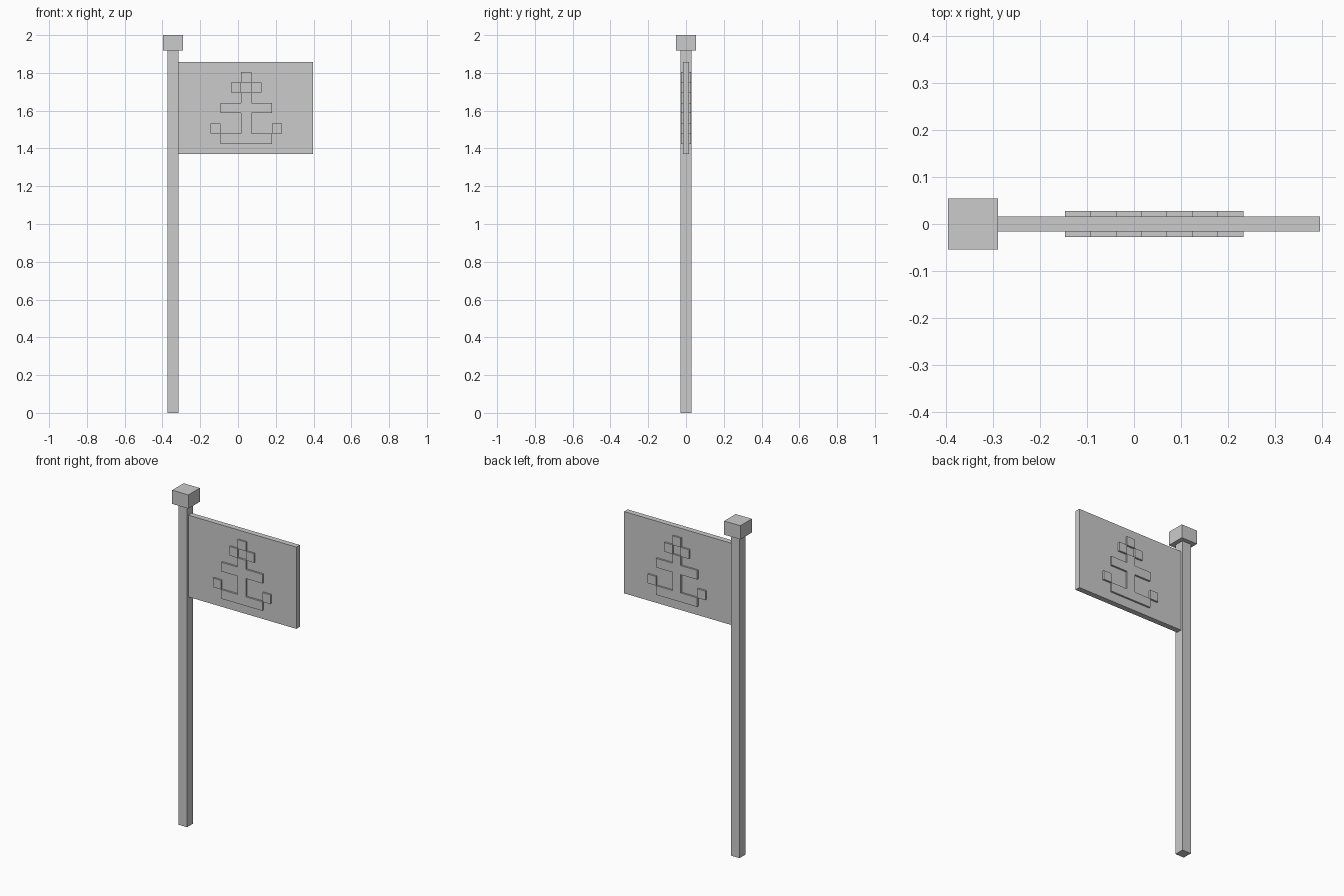
import bpy, bmesh, math

if "Cube" in bpy.data.objects:
    bpy.data.objects.remove(bpy.data.objects["Cube"])

def add_object(name, bm, location=(0, 0, 0)):
    mesh = bpy.data.meshes.new(name)
    bm.to_mesh(mesh)
    bm.free()
    obj = bpy.data.objects.new(name, mesh)
    obj.location = location
    bpy.context.collection.objects.link(obj)
    return obj

def box(name, x0, x1, half_y, z0, z1):
    bm = bmesh.new()
    bmesh.ops.create_cube(bm, size=1)
    bmesh.ops.scale(bm, vec=(x1 - x0, 2 * half_y, z1 - z0), verts=bm.verts)
    return add_object(name, bm, ((x0 + x1) / 2, 0, (z0 + z1) / 2))

# Pole, square finial and flag panel
box("pole", -0.374, -0.316, 0.029, 0, 1.918)
box("pole_cap", -0.397, -0.290, 0.054, 1.918, 2.0)
box("flag_panel", -0.316, 0.397, 0.0165, 1.37, 1.858)

# Raised anchor emblem drawn as a cell pattern
PATTERN = ["...#...",
           "..#.#..",
           "...#...",
           ".#####.",
           "...#...",
           "#..#..#",
           ".#####."]
CELL, INNER, OUTER = 0.0544, 0.0165, 0.0272

def emblem(name, turn):
    bm = bmesh.new()
    for r, row in enumerate(PATTERN):
        for c, mark in enumerate(row):
            if mark == "#":
                corners = [(c, r + 1), (c + 1, r + 1), (c + 1, r), (c, r)]
                bm.faces.new([bm.verts.new(((i - 3.5) * CELL, -INNER, (3.5 - j) * CELL))
                              for i, j in corners])
    bmesh.ops.remove_doubles(bm, verts=bm.verts, dist=0.001)
    base = bm.faces[:]
    new = bmesh.ops.extrude_face_region(bm, geom=base, use_keep_orig=True)["geom"]
    verts = [g for g in new if isinstance(g, bmesh.types.BMVert)]
    bmesh.ops.translate(bm, vec=(0, INNER - OUTER, 0), verts=verts)
    # The hidden backing lies against the panel
    backing = [f for f in bm.faces if all(abs(v.co.y + INNER) < 1e-5 for v in f.verts)]
    bmesh.ops.delete(bm, geom=backing, context='FACES')
    bmesh.ops.dissolve_limit(bm, angle_limit=0.02, verts=bm.verts, edges=bm.edges)
    obj = add_object(name, bm, (0.0435, 0, 1.614))
    obj.rotation_euler.z = turn

emblem("front_emblem", 0)
emblem("back_emblem", math.pi)
